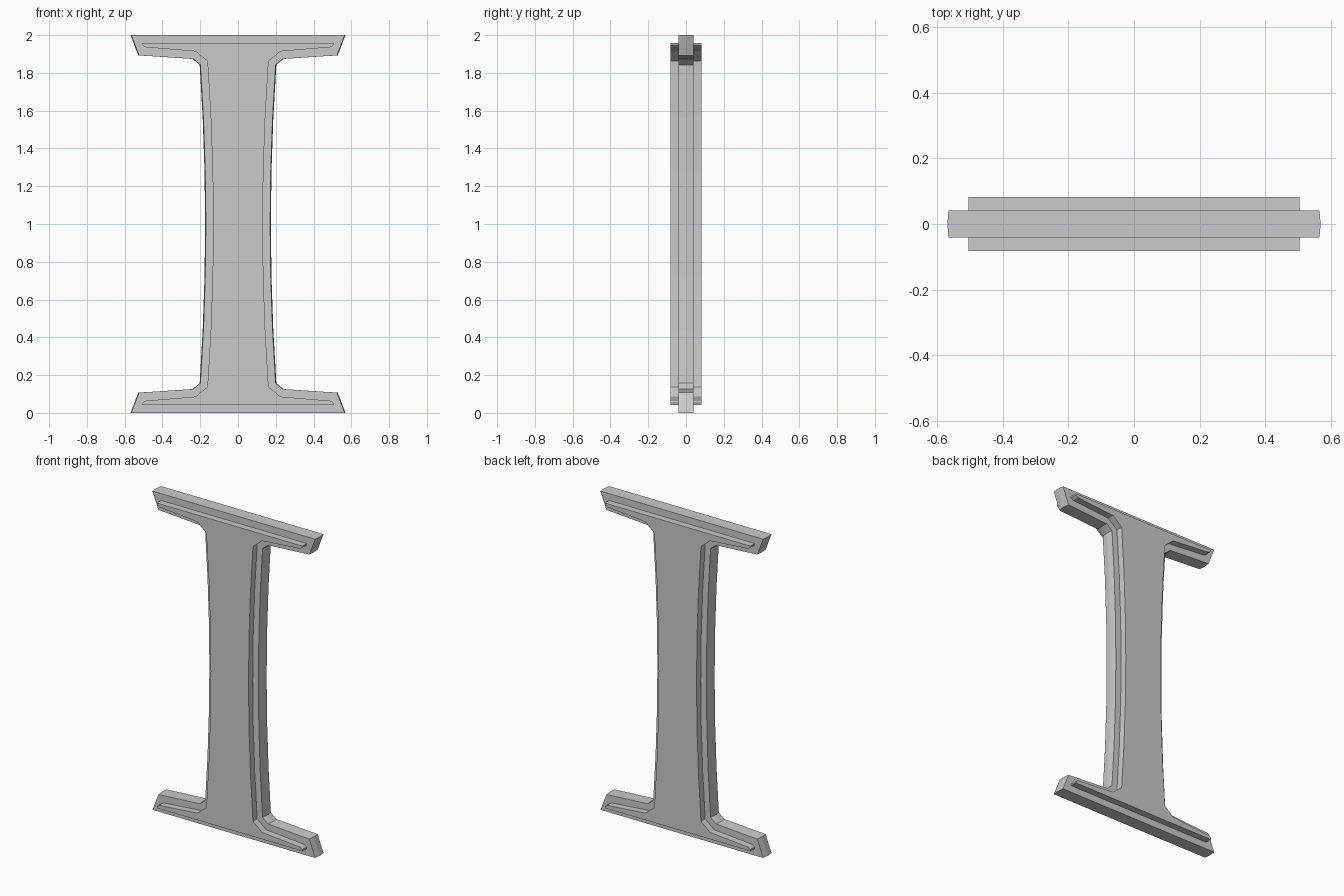
import bpy

if "Cube" in bpy.data.objects:
    bpy.data.objects.remove(bpy.data.objects["Cube"])

STEPS = 6


def half_profile(flange, waist, stem):
    """Right-hand outline from top to bottom, mirrored about z = 1."""
    corner_x, corner_z = stem
    h = corner_z - 1
    side = []
    for i in range(STEPS + 1):
        t = 1 - 2 * i / STEPS
        side.append((waist + (corner_x - waist) * t * t, 1 + h * t))
    return flange + side + [(x, 2 - z) for x, z in reversed(flange)]


def slab(name, half, layers):
    """Closed solid from an outline; layers are (y, outward offset in x)."""
    loop = [(x, z, 1) for x, z in half] + [(-x, z, -1) for x, z in reversed(half)]
    n = len(loop)
    verts = [(x + s * off, y, z) for y, off in layers for x, z, s in loop]
    last = (len(layers) - 1) * n
    # loop runs clockwise as seen from the front
    faces = [tuple(reversed(range(n))), tuple(range(last, last + n))]
    for k in range(len(layers) - 1):
        a, b = k * n, (k + 1) * n
        for i in range(n):
            j = (i + 1) % n
            faces.append((a + i, a + j, b + j, b + i))
    mesh = bpy.data.meshes.new(name)
    mesh.from_pydata(verts, [], faces)
    mesh.update()
    ob = bpy.data.objects.new(name, mesh)
    bpy.context.collection.objects.link(ob)
    return ob


# Outer body with a slight ridge along the middle of its edge
body = half_profile([(0.565, 2.0), (0.524, 1.893), (0.237, 1.874)],
                    0.17, (0.199, 1.843))
slab("outer_body", body, [(-0.041, 0), (0, 0.004), (0.041, 0)])

# Thicker inset core standing proud of the front and back
core = half_profile([(0.505, 1.957), (0.505, 1.947), (0.49, 1.936), (0.225, 1.914)],
                    0.131, (0.162, 1.862))
slab("raised_core", core, [(-0.083, 0), (0.083, 0)])
